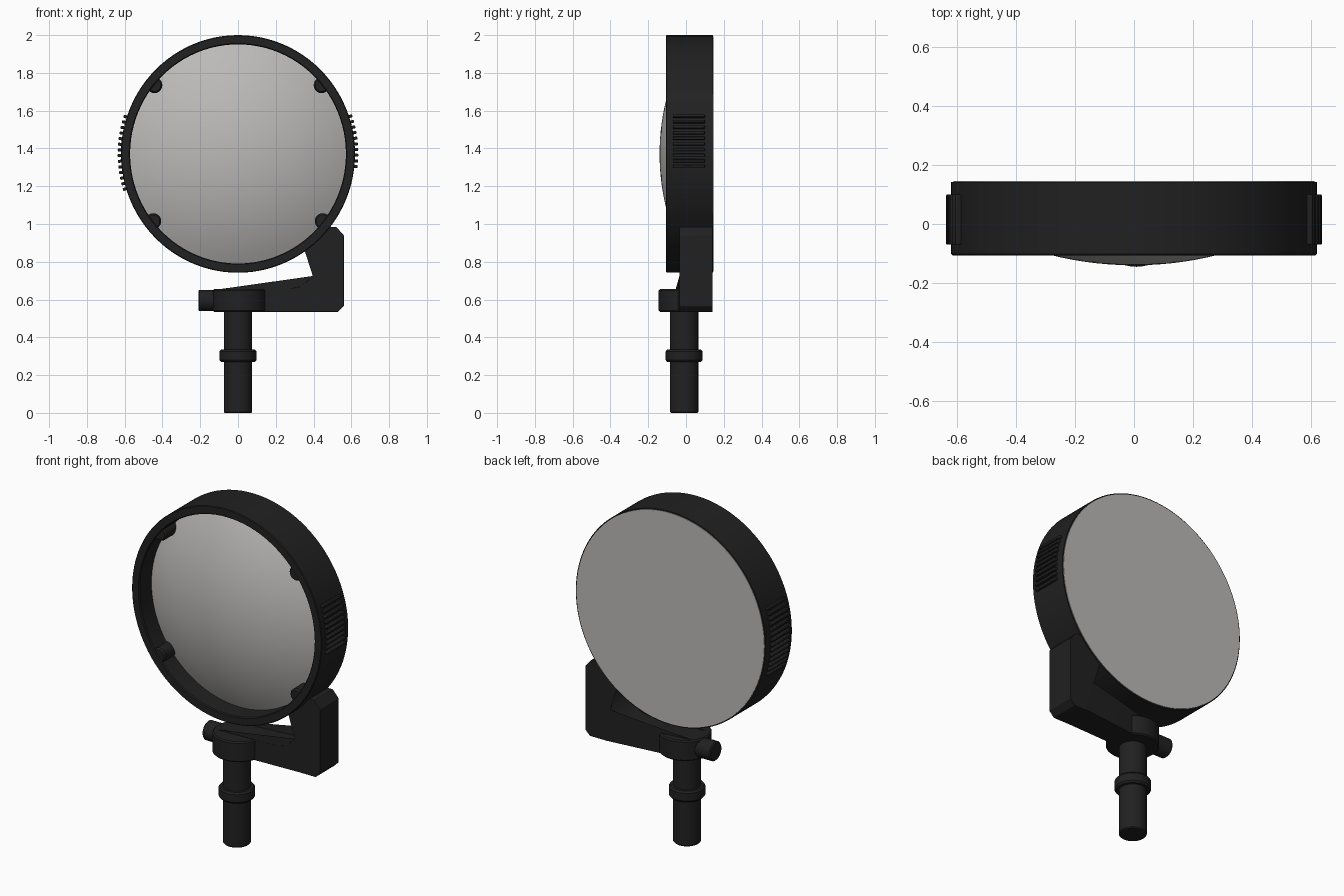
import bpy, bmesh, math
from mathutils import Matrix, Vector

if "Cube" in bpy.data.objects:
    bpy.data.objects.remove(bpy.data.objects["Cube"])


def material(name, value):
    m = bpy.data.materials.new(name)
    m.diffuse_color = (*value, 1)
    m.use_nodes = True
    m.node_tree.nodes["Principled BSDF"].inputs["Base Color"].default_value = m.diffuse_color
    return m


BLACK = material("black_plastic", (0.015, 0.015, 0.015))
GREY = material("mirror_grey", (0.5, 0.49, 0.475))
CZ = 1.371          # centre height of the round head
SX = 0.985          # the head is very slightly narrower than tall


def finish(name, bm, mat, bevel=0):
    bmesh.ops.remove_doubles(bm, verts=bm.verts, dist=1e-5)
    bmesh.ops.recalc_face_normals(bm, faces=bm.faces)
    me = bpy.data.meshes.new(name)
    bm.to_mesh(me)
    bm.free()
    me.materials.append(mat)
    ob = bpy.data.objects.new(name, me)
    bpy.context.collection.objects.link(ob)
    if bevel:
        b = ob.modifiers.new("bevel", 'BEVEL')
        b.width, b.segments, b.limit_method = bevel, 2, 'ANGLE'
        b.angle_limit = math.radians(40)
    bpy.ops.object.select_all(action='DESELECT')
    ob.select_set(True)
    bpy.context.view_layer.objects.active = ob
    bpy.ops.object.shade_smooth_by_angle(angle=math.radians(35))
    return ob


def lathe(name, profile, mat, axis, centre, steps=96, sx=1.0, closed=False):
    """Revolve (radius, distance) points about an axis through centre."""
    bm = bmesh.new()
    rings = []
    for r, d in profile:
        ring = []
        for i in range(steps):
            a = 2 * math.pi * i / steps
            u, v = r * math.cos(a) * sx, r * math.sin(a)
            p = {'x': (d, u, v), 'y': (u, d, v), 'z': (u, v, d)}[axis]
            ring.append(bm.verts.new(Vector(p) + Vector(centre)))
        rings.append(ring)
    pairs = list(zip(rings, rings[1:]))
    if closed:
        pairs.append((rings[-1], rings[0]))
    else:
        bm.faces.new(rings[0])
        bm.faces.new(rings[-1])
    for a, b in pairs:
        for i in range(steps):
            j = (i + 1) % steps
            bm.faces.new((a[i], a[j], b[j], b[i]))
    return finish(name, bm, mat)


# Round housing
lathe("housing_ring", [(0.58, -0.1), (0.585, -0.106), (0.625, -0.106), (0.629, -0.102),
                       (0.629, 0.142), (0.58, 0.142)],
      BLACK, 'y', (0, 0, CZ), sx=SX, closed=True)

# Domed mirror glass
R = 1.2
dome = [(r, -0.14 + R - math.sqrt(R * R - r * r))
        for r in [0.003] + [0.582 * i / 14 for i in range(1, 15)]]
lathe("mirror_dome", dome + [(0.582, 0.1)], GREY, 'y', (0, 0, CZ), sx=SX)

# Flat back plate
lathe("back_plate", [(0.622, 0.139), (0.622, 0.145)], GREY, 'y', (0, 0, CZ), sx=SX)

# Retaining clips inside the rim
for n, deg in enumerate((39, 141, -38, -142)):
    a = math.radians(deg)
    lathe(f"rim_clip_{n + 1}", [(0.034, -0.1), (0.042, -0.09), (0.042, 0.06)], BLACK, 'y',
          (0.578 * SX * math.cos(a), 0, CZ + 0.578 * math.sin(a)), steps=24)

# Grip ribs on both sides of the housing
for name, base, sign, first, count in (("right_grip_ribs", 0, 1, -6, 10),
                                       ("left_grip_ribs", 180, -1, -17, 14)):
    bm = bmesh.new()
    for i in range(count):
        a = math.radians(base + sign * (first + i * 2.7))
        m = (Matrix.Translation((0.634 * SX * math.cos(a), 0.015, CZ + 0.634 * math.sin(a)))
             @ Matrix.Rotation(-a, 4, 'Y') @ Matrix.Diagonal((0.025, 0.17, 0.016, 1)))
        bmesh.ops.create_cube(bm, size=1, matrix=m)
    finish(name, bm, BLACK, 0.004)

# L-shaped bracket: front outline given depth, thinning at the back towards the post
arc = [(0.605 * math.cos(math.radians(d)), CZ + 0.605 * math.sin(math.radians(d)))
       for d in (-40, -45, -50, -55)]
outline = [(-0.1, 0.535), (0.42, 0.535), (0.53, 0.535), (0.56, 0.565), (0.56, 0.94),
           (0.52, 0.985)] + arc + [(0.41, 0.872), (0.432, 0.855), (0.432, 0.83),
           (0.415, 0.77), (0.395, 0.725), (0.36, 0.69), (0.32, 0.665), (0.27, 0.655),
           (-0.1, 0.655)]
bm = bmesh.new()
front, back = [], []
for x, z in outline:
    t = min(1, max(0, (0.42 - x) / 0.42)) if z < 0.7 else 0
    front.append(bm.verts.new((x, -0.035 - 0.02 * t, z)))
    back.append(bm.verts.new((x, 0.14 - 0.06 * t, z)))
caps = [bm.faces.new(front), bm.faces.new(back)]
for i in range(len(outline)):
    j = (i + 1) % len(outline)
    bm.faces.new((front[i], front[j], back[j], back[i]))
bmesh.ops.triangulate(bm, faces=caps)
finish("bracket", bm, BLACK, 0.008)

# Clamp boss around the post, with its screw
lathe("clamp_boss", [(0.135, 0.535), (0.142, 0.542), (0.142, 0.648), (0.135, 0.655)],
      BLACK, 'z', (0.008, -0.003, 0), steps=48)
lathe("clamp_screw", [(0.05, -0.21), (0.056, -0.204), (0.056, -0.08)],
      BLACK, 'x', (0, 0.02, 0.595), steps=32)

# Post with a collar
lathe("post", [(0.07, 0), (0.075, 0.006), (0.075, 0.54)], BLACK, 'z', (0, -0.01, 0), steps=48)
lathe("post_collar", [(0.07, 0.27), (0.09, 0.27), (0.098, 0.28), (0.098, 0.325),
                      (0.09, 0.335), (0.07, 0.335)], BLACK, 'z', (0, -0.01, 0), steps=48)
